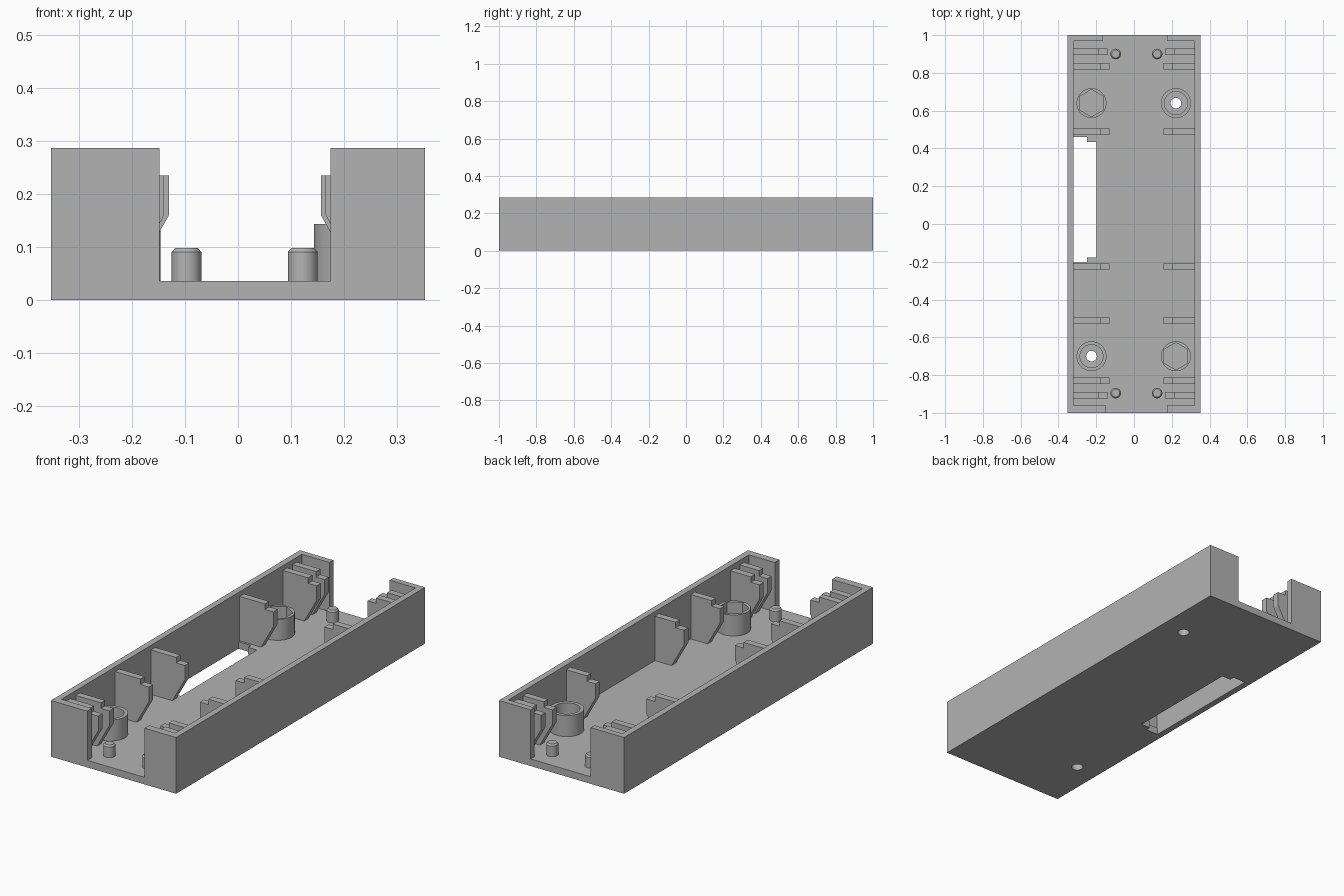
import bpy
import bmesh
from math import pi
from mathutils import Matrix

if "Cube" in bpy.data.objects:
    bpy.data.objects.remove(bpy.data.objects["Cube"], do_unlink=True)

grey = bpy.data.materials.new("grey plastic")
grey.use_nodes = True
colour = (0.45, 0.45, 0.45, 1)
grey.diffuse_color = colour
grey.node_tree.nodes["Principled BSDF"].inputs["Base Color"].default_value = colour

H, FLOOR = 0.286, 0.036      # tray height, floor thickness
MID = 0.013                  # the ribs mirror about this x


def finish(name, bm, smooth=False):
    bmesh.ops.recalc_face_normals(bm, faces=bm.faces)
    mesh = bpy.data.meshes.new(name)
    bm.to_mesh(mesh)
    bm.free()
    mesh.materials.append(grey)
    obj = bpy.data.objects.new(name, mesh)
    bpy.context.collection.objects.link(obj)
    if smooth:
        shade(obj)
    return obj


def shade(obj):
    bpy.ops.object.select_all(action='DESELECT')
    obj.select_set(True)
    bpy.context.view_layer.objects.active = obj
    bpy.ops.object.shade_smooth_by_angle(angle=pi / 6)


def box(name, x0, x1, y0, y1, z0, z1):
    bm = bmesh.new()
    place = Matrix.Translation(((x0 + x1) / 2, (y0 + y1) / 2, (z0 + z1) / 2))
    size = Matrix.Diagonal((x1 - x0, y1 - y0, z1 - z0, 1))
    bmesh.ops.create_cube(bm, size=1, matrix=place @ size)
    return finish(name, bm)


def cylinder(name, x, y, r, z0, z1, sides=48, turn=0.0):
    bm = bmesh.new()
    place = Matrix.Translation((x, y, (z0 + z1) / 2)) @ Matrix.Rotation(turn, 4, 'Z')
    bmesh.ops.create_cone(bm, cap_ends=True, segments=sides, radius1=r, radius2=r,
                          depth=z1 - z0, matrix=place)
    return finish(name, bm)


def cut(obj, cutter):
    mod = obj.modifiers.new("cut", 'BOOLEAN')
    mod.operation = 'DIFFERENCE'
    mod.solver = 'EXACT'
    mod.object = cutter
    bpy.context.view_layer.objects.active = obj
    bpy.ops.object.modifier_apply(modifier=mod.name)
    bpy.data.objects.remove(cutter, do_unlink=True)


# Tray: hollow block, open ends, stepped floor slot
tray = box("tray", -0.352, 0.352, -1, 1, 0, H)
cut(tray, box("cavity", -0.32, 0.32, -0.962, 0.97, FLOOR, 0.4))
cut(tray, box("front_opening", -0.148, 0.174, -1.1, -0.9, FLOOR, 0.4))
cut(tray, box("back_opening", -0.164, 0.174, 0.9, 1.1, FLOOR, 0.4))
cut(tray, box("slot", -0.32, -0.198, -0.177, 0.435, -0.1, 0.1))
cut(tray, box("slot_ends", -0.32, -0.248, -0.203, 0.46, -0.1, 0.1))

# Screw bosses (round, drilled through) and nut bosses (hex pocket)
for x, y, label, is_hex in ((-0.225, 0.64, "back_right", True),
                            (0.222, 0.64, "back_left", False),
                            (-0.225, -0.70, "front_right", False),
                            (0.222, -0.70, "front_left", True)):
    kind = "nut_boss_" if is_hex else "screw_boss_"
    boss = cylinder(kind + label, x, y, 0.079, FLOOR - 0.006, 0.143)
    if is_hex:
        cut(boss, cylinder("pocket", x, y, 0.072, -0.1, 0.3, sides=6))
    else:
        cut(boss, cylinder("pocket", x, y, 0.061, -0.1, 0.3))
        cut(tray, cylinder("hole", x, y, 0.028, -0.1, 0.1))
    shade(boss)

# Locating pins with chamfered tips
for x in (-0.097, 0.122):
    for y, end in ((0.9, "back"), (-0.895, "front")):
        bm = bmesh.new()
        rings = []
        for r, z in ((0.028, FLOOR - 0.006), (0.028, 0.09), (0.021, 0.098)):
            ring = bmesh.ops.create_circle(bm, segments=32, radius=r,
                                           matrix=Matrix.Translation((x, y, z)))["verts"]
            rings.append(ring)
        for low, high in zip(rings, rings[1:]):
            for i in range(32):
                j = (i + 1) % 32
                bm.faces.new((low[i], low[j], high[j], high[i]))
        bm.faces.new(rings[-1])
        finish("pin_" + end + ("_left" if x > 0 else "_right"), bm, smooth=True)


# Board-holding ribs: stepped top, tapered foot, mirrored to both walls
def rib(name, y, tip, mirrored):
    step = tip - 0.048
    profile = ((-0.325, FLOOR - 0.004), (tip - 0.07, FLOOR - 0.004), (tip - 0.07, FLOOR),
               (tip, 0.16), (tip, 0.234), (step, 0.234), (step, 0.262), (-0.325, 0.262))
    bm = bmesh.new()
    verts = []
    for x, z in profile:
        if mirrored:
            x = min(2 * MID - x, 0.325)
        verts.append(bm.verts.new((x, y - 0.017, z)))
    face = bm.faces.new(verts)
    moved = bmesh.ops.extrude_face_region(bm, geom=[face])["geom"]
    bmesh.ops.translate(bm, vec=(0, 0.034, 0),
                        verts=[v for v in moved if isinstance(v, bmesh.types.BMVert)])
    finish(name, bm)


for number, y in enumerate((-0.907, -0.83, -0.513, -0.225, 0.488, 0.835, 0.912), 1):
    tip = -0.139 if abs(y) > 0.87 else -0.13
    for mirrored in (False, True):
        rib(f"rib_{'left' if mirrored else 'right'}_{number}", y, tip, mirrored)
